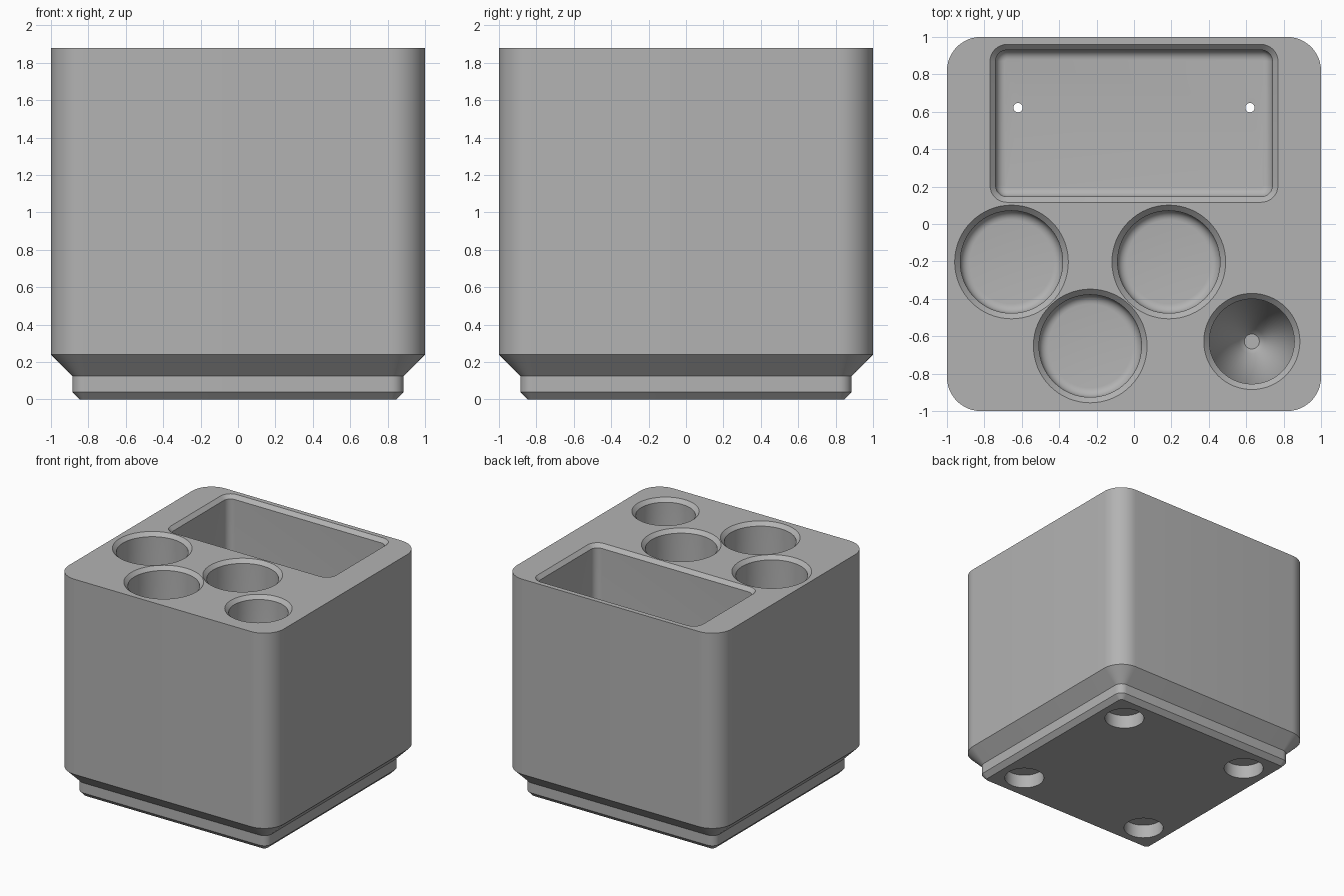
import bpy, bmesh, math

if "Cube" in bpy.data.objects:
    bpy.data.objects.remove(bpy.data.objects["Cube"])

TOP = 1.88      # height of the block
FLOOR = 0.30    # floor of the pockets
RIM = 0.03      # chamfer round each opening

grey = bpy.data.materials.new("plain grey")
grey.diffuse_color = (0.45, 0.45, 0.45, 1)
grey.use_nodes = True
grey.node_tree.nodes["Principled BSDF"].inputs["Base Color"].default_value = grey.diffuse_color


def ring(cx, cy, hx, hy, r, z, seg):
    """Rounded rectangle outline; it is a circle when hx = hy = r."""
    pts = []
    for i, (sx, sy) in enumerate(((1, 1), (-1, 1), (-1, -1), (1, -1))):
        for k in range(seg + 1):
            a = math.pi / 2 * (i + k / seg)
            pts.append((cx + sx * (hx - r) + r * math.cos(a),
                        cy + sy * (hy - r) + r * math.sin(a), z))
    return pts


def loft(name, rings):
    """Closed solid through a stack of outlines."""
    bm = bmesh.new()
    loops = [[bm.verts.new(p) for p in pts] for pts in rings]
    n = len(loops[0])
    for a, b in zip(loops, loops[1:]):
        for i in range(n):
            j = (i + 1) % n
            bm.faces.new((a[i], a[j], b[j], b[i]))
    bm.faces.new(loops[0][::-1])
    bm.faces.new(loops[-1])
    bmesh.ops.remove_doubles(bm, verts=bm.verts, dist=1e-5)
    bmesh.ops.recalc_face_normals(bm, faces=bm.faces)
    me = bpy.data.meshes.new(name)
    bm.to_mesh(me)
    bm.free()
    me.materials.append(grey)
    ob = bpy.data.objects.new(name, me)
    bpy.context.collection.objects.link(ob)
    return ob


def pocket(name, cx, cy, hx, hy, r, seg, bottom):
    """Cutter: bottom profile of (inset, z), straight wall, chamfered rim."""
    profile = bottom + [(0, TOP - RIM), (-RIM, TOP), (-RIM, TOP + 0.1)]
    return loft(name, [ring(cx, cy, hx - d, hy - d, r - d, z, seg)
                       for d, z in profile])


# Block with stepped foot: (half width, corner radius, height)
body = loft("organizer_block", [ring(0, 0, h, h, r, z, 12) for h, r, z in (
    (0.847, 0.028, 0), (0.885, 0.066, 0.04), (0.885, 0.066, 0.125),
    (1.0, 0.181, 0.24), (1.0, 0.181, TOP))])

# Rounded floor edge shared by the pockets
FILLET = 0.05
fillet = [(FILLET * (1 - math.sin(a)), FLOOR + FILLET * (1 - math.cos(a)))
          for a in (math.pi / 2 * k / 6 for k in range(7))]

# Tray at the back, three round wells and one conical well
cutters = [pocket("tray_cutter", 0, 0.538, 0.74, 0.392, 0.06, 8, fillet)]
for x, y in ((-0.655, -0.203), (0.186, -0.203), (-0.234, -0.652)):
    cutters.append(pocket("well_cutter", x, y, 0.274, 0.274, 0.274, 16, fillet))
cutters.append(pocket("cone_well_cutter", 0.63, -0.628, 0.227, 0.227, 0.227, 16,
                      [(0.187, FLOOR), (0.16, FLOOR + 0.025), (0, FLOOR + 0.5)]))

# Magnet holes underneath, with small push holes up into the tray
for x in (-0.625, 0.625):
    for y in (-0.625, 0.625):
        cutters.append(loft("magnet_cutter", [
            ring(x, y, 0.157, 0.157, 0.157, z, 12) for z in (-0.1, 0.116)]))
    cutters.append(loft("push_hole_cutter", [
        ring(x * 0.992, 0.622, 0.025, 0.025, 0.025, z, 6) for z in (0.05, 0.45)]))

# Cut everything out of the block
bpy.context.view_layer.objects.active = body
body.select_set(True)
for c in cutters:
    c.hide_render = True
    m = body.modifiers.new("cut", 'BOOLEAN')
    m.operation, m.solver, m.object = 'DIFFERENCE', 'EXACT', c
    bpy.ops.object.modifier_apply(modifier=m.name)
    bpy.data.objects.remove(c)

bpy.ops.object.shade_smooth_by_angle(angle=math.radians(30))
